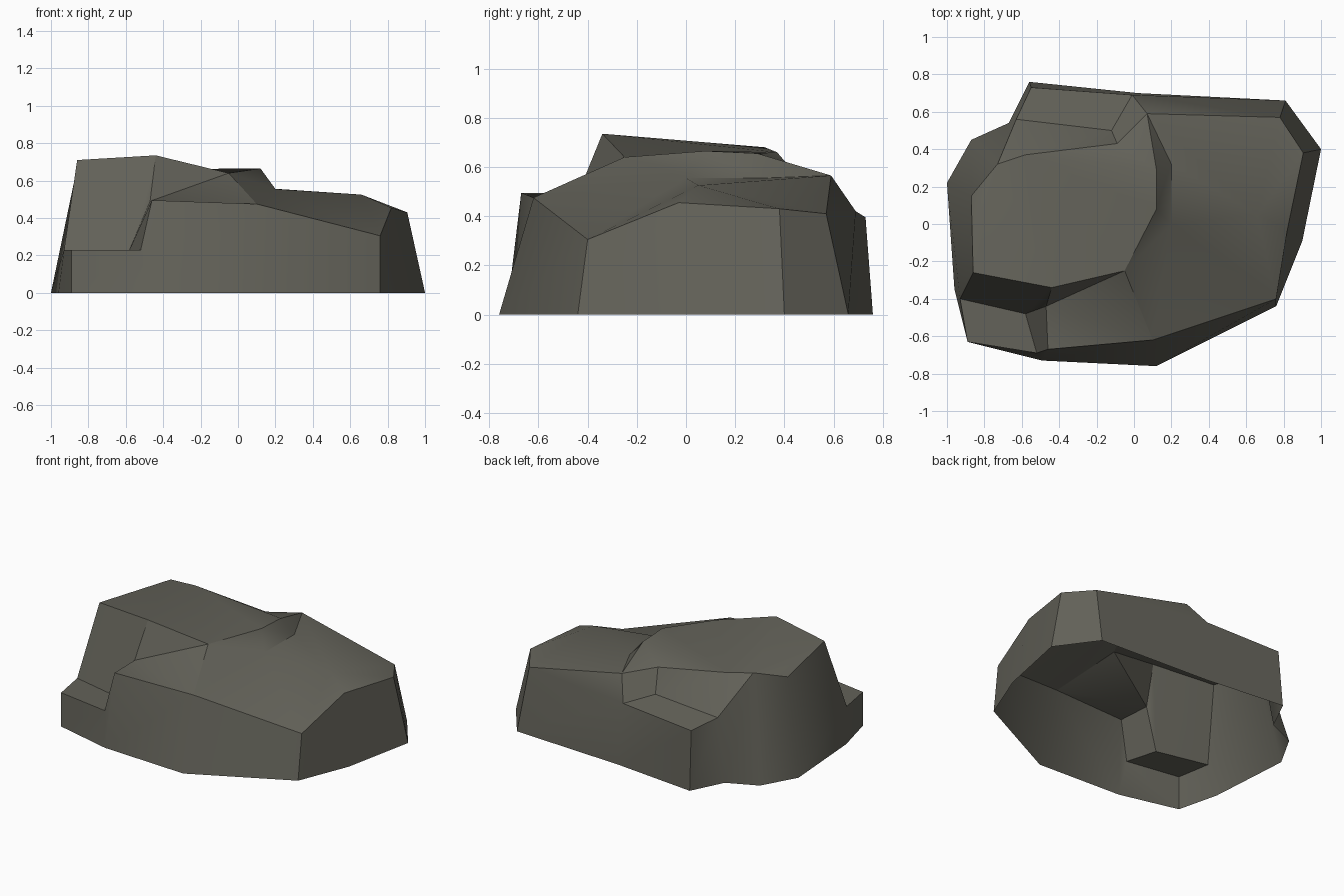
import bpy, bmesh, math

if "Cube" in bpy.data.objects:
    bpy.data.objects.remove(bpy.data.objects["Cube"])

bm = bmesh.new()


def ring(points):
    return [bm.verts.new(p) for p in points]


def fan(apex, path):
    """Triangles from one corner to each step of a path."""
    for a, b in zip(path, path[1:]):
        bm.faces.new((apex, a, b))


# Ground outline, counter-clockwise from the front left corner
base = ring([(x, y, 0) for x, y in (
    (-.96, -.35), (-.89, -.63), (-.49, -.73), (.12, -.76), (.76, -.44),
    (.90, -.09), (1.0, .40), (.81, .66), (.02, .70), (-.56, .76),
    (-.67, .54), (-.87, .45), (-1.0, .22))])

# Upper rim of the side walls, one point above each ground point
rim = ring([
    (-.93, -.40, .23), (-.89, -.63, .23), (-.52, -.69, .23), (.10, -.62, .475),
    (.76, -.40, .305), (.82, -.03, .455), (.905, .38, .43), (.78, .57, .41),
    (-.01, .69, .42), (-.55, .73, .395), (-.63, .56, .44), (-.73, .32, .68),
    (-.87, .15, .625)])

# Crown edge, from the left corner round the front to the small step
crown = ring([(-.86, -.26, .71), (-.44, -.34, .735), (-.05, -.25, .64),
              (.12, .08, .665), (.12, .29, .655)])

# Corners of the small step, the low shelf, the back notch and front block
step_front, step_back, shelf = ring([(.20, 0, .555), (.20, .32, .555), (.66, .05, .525)])
back_lip, notch_top, notch_foot, crown_back = ring([
    (.07, .59, .565), (-.09, .43, .59), (-.12, .50, .44), (-.58, .37, .66)])
block_front, block_back, ledge_inner = ring([
    (-.46, -.67, .495), (-.47, -.44, .49), (-.58, -.48, .23)])

# Side walls
n = len(base)
for i in range(n):
    j = (i + 1) % n
    top = block_front if i == 2 else rim[i]
    bm.faces.new((base[i], base[j], rim[j], top))
fan(rim[2], [base[2], block_front])
fan(crown[0], [rim[12], rim[0]])
fan(back_lip, [rim[7], rim[8]])

# Front left ledge and the block beside it
bm.faces.new((rim[0], rim[1], rim[2], ledge_inner))
bm.faces.new((ledge_inner, rim[2], block_front, block_back))
bm.faces.new((rim[0], ledge_inner, crown[1], crown[0]))
fan(crown[1], [ledge_inner, block_back, crown[2]])

# Front slope
fan(block_back, [block_front, rim[3], crown[2]])
fan(step_front, [crown[3], crown[2], rim[3], rim[4], shelf])
fan(shelf, [rim[4], rim[5], rim[6], rim[7], back_lip, step_back, step_front])

# Small step and crown
bm.faces.new((crown[3], step_front, step_back, crown[4]))
fan(crown[4], [step_back, back_lip, notch_top, crown_back])
fan(crown_back, [rim[11], crown[1], crown[2], crown[3], crown[4]])
fan(rim[11], [rim[12], crown[0], crown[1]])

# Back notch
bm.faces.new((rim[8], rim[9], rim[10], notch_foot))
bm.faces.new((notch_foot, notch_top, back_lip, rim[8]))
fan(crown_back, [rim[11], rim[10], notch_foot, notch_top])

# Outward normals on the open shell
bmesh.ops.recalc_face_normals(bm, faces=bm.faces[:])
if sum(f.normal.z * f.calc_area() for f in bm.faces) < 0:
    bmesh.ops.reverse_faces(bm, faces=bm.faces[:])

mesh = bpy.data.meshes.new("rock")
bm.to_mesh(mesh)
bm.free()
rock = bpy.data.objects.new("rock", mesh)
bpy.context.collection.objects.link(rock)

stone = bpy.data.materials.new("dark grey stone")
stone.diffuse_color = (.125, .122, .1, 1)
stone.use_nodes = True
stone.node_tree.nodes["Principled BSDF"].inputs["Base Color"].default_value = stone.diffuse_color
mesh.materials.append(stone)

bpy.context.view_layer.objects.active = rock
rock.select_set(True)
bpy.ops.object.shade_smooth_by_angle(angle=math.radians(35))
